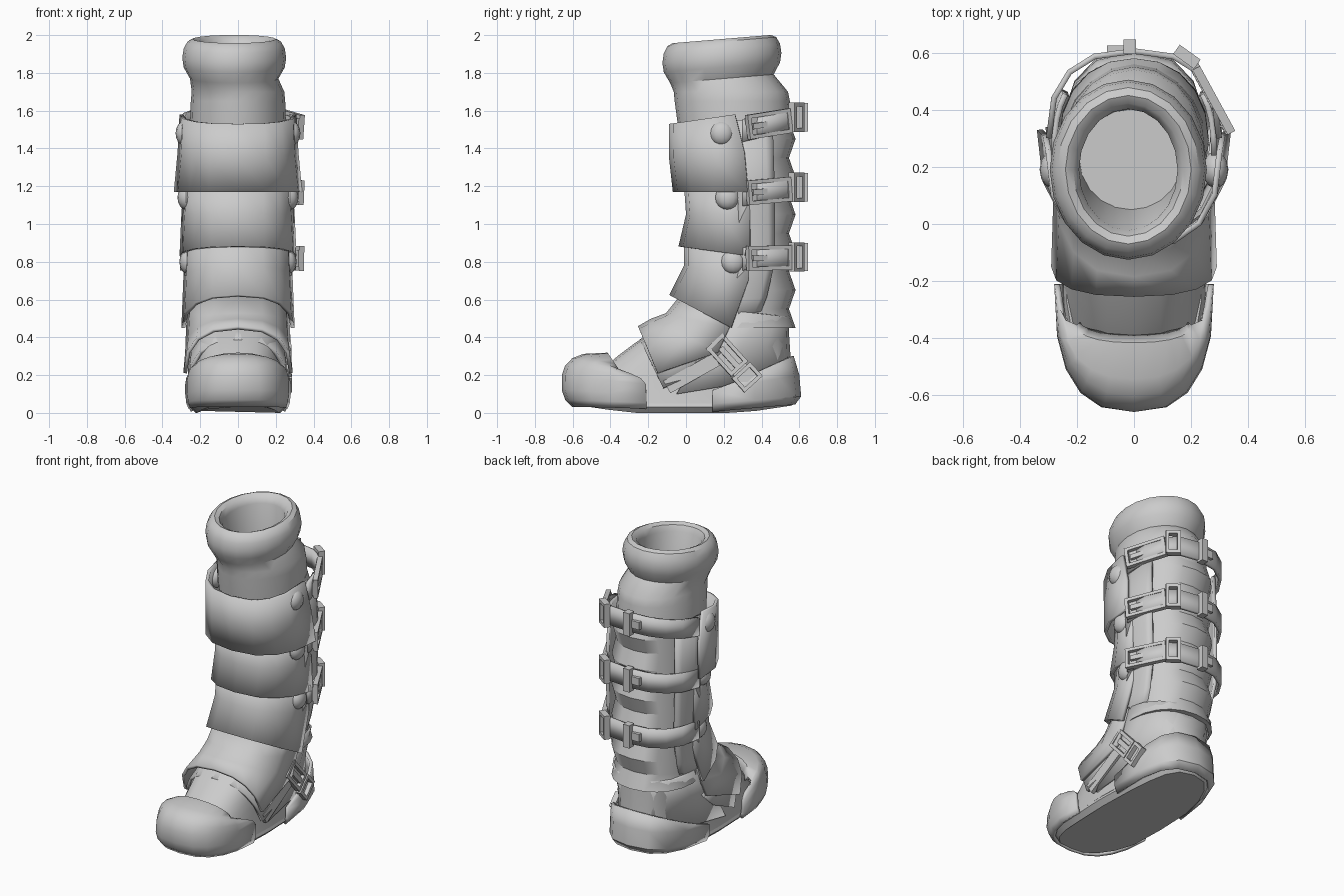
import bpy, bmesh, math
from math import sin, cos, pi, radians
from mathutils import Matrix, Vector

cube = bpy.data.objects.get("Cube")
if cube:
    bpy.data.objects.remove(cube, do_unlink=True)

GREY = (.6, .6, .6, 1)
leather = bpy.data.materials.new("grey leather")
leather.use_nodes = True
leather.diffuse_color = GREY
leather.node_tree.nodes["Principled BSDF"].inputs["Base Color"].default_value = GREY


def finish(name, bm, smooth=True, thickness=None):
    """Turn a bmesh into a named, shaded object."""
    bmesh.ops.recalc_face_normals(bm, faces=bm.faces)
    mesh = bpy.data.meshes.new(name)
    bm.to_mesh(mesh)
    bm.free()
    mesh.materials.append(leather)
    part = bpy.data.objects.new(name, mesh)
    bpy.context.collection.objects.link(part)
    if thickness:
        solid = part.modifiers.new("thickness", "SOLIDIFY")
        solid.thickness, solid.offset = thickness, 0
    if smooth:
        bpy.ops.object.select_all(action="DESELECT")
        part.select_set(True)
        bpy.context.view_layer.objects.active = part
        bpy.ops.object.shade_smooth_by_angle(angle=radians(35))


def boxy(value, power):
    """Power that keeps the sign, to square off a circle."""
    return math.copysign(abs(value) ** power, value)


def skin(bm, rows, closed):
    """Join neighbouring rows of points with quads."""
    rows = [[bm.verts.new(point) for point in row] for row in rows]
    count = len(rows[0])
    for low, high in zip(rows, rows[1:]):
        for i in range(count if closed else count - 1):
            j = (i + 1) % count
            bm.faces.new((low[i], low[j], high[j], high[i]))
    return rows


def ring(z, front, back, half, shift=0, power=1, lift=None, sides=20):
    """Horizontal oval between a front and a back y."""
    points = []
    for i in range(sides):
        angle = 2 * pi * i / sides
        y = (front + back) / 2 - boxy(cos(angle), power) * (back - front) / 2
        rise = lift(y) if lift else 0
        points.append((shift + half * boxy(sin(angle), power), y, z + rise))
    return points


def tube(name, rings):
    """Closed loft through rings, capped at both ends."""
    bm = bmesh.new()
    rows = skin(bm, rings, True)
    bm.faces.new(rows[0])
    bm.faces.new(rows[-1])
    finish(name, bm)


def arc(middle, edge, half, start=-1, end=1, power=.8, steps=8):
    """Half oval: middle and edge are (y, z), half is the half width."""
    points = []
    for i in range(steps + 1):
        angle = (start + (end - start) * i / steps) * pi / 2
        bow = boxy(max(cos(angle), 0), power)
        y, z = Vector(edge).lerp(Vector(middle), bow)
        points.append((half * boxy(sin(angle), power), y, z))
    return points


def shell(name, arcs):
    """Curved plate with thickness, through several arcs."""
    bm = bmesh.new()
    skin(bm, arcs, False)
    finish(name, bm, thickness=.02)


def bars(name, boxes, matrix):
    """Several boxes (centre, size) in one local frame."""
    bm = bmesh.new()
    for centre, size in boxes:
        place = matrix @ Matrix.Translation(centre) @ Matrix.Diagonal((*size, 1))
        bmesh.ops.create_cube(bm, size=1, matrix=place)
    finish(name, bm, smooth=False)


def loop(centre, length, height, bar=.02, depth=.03):
    """Four boxes forming a rectangle: x along the strap, y outward."""
    boxes = []
    for side in (-1, 1):
        boxes.append(((centre + side * (length - bar) / 2, 0, 0), (bar, depth, height)))
        boxes.append(((centre, 0, side * (height - bar) / 2), (length, depth, bar)))
    return boxes


def facing(location, along, outward):
    """Frame with x along the strap and y pointing outward."""
    x, y = Vector(along).normalized(), Vector(outward).normalized()
    y = (y - x * y.dot(x)).normalized()
    return Matrix.Translation(location) @ Matrix((x, y, x.cross(y))).transposed().to_4x4()


# Inner leg with soft folds down the calf
folds = []
for i in range(12):
    z = .45 + i / 10
    bulge = .035 if i % 2 == 0 else 0
    folds.append(ring(z, .02 - .06 * max(0, z - 1), .545 + bulge, .25 + bulge / 3, power=.93))
tube("leg_liner", folds)


# Neck, rolled cuff and the hollow opening, rising towards the back
def cuff_tilt(y):
    return (y - .2) / 12


def cuff_ring(z, half):
    return ring(z, .15 - half, .23 + half, half, shift=-.02, lift=cuff_tilt)


cuff = [ring(1.5, -.04, .56, .255), ring(1.65, -.06, .55, .25), ring(1.7, -.065, .54, .245),
        cuff_ring(1.77, .234)]
for i in range(7):
    turn = radians(-30 + 30 * i)
    cuff.append(cuff_ring(1.88 + .1 * sin(turn), .22 + .055 * cos(turn)))
cuff.append(ring(1.5, .06, .4, .18, shift=-.01))
tube("cuff", cuff)


# Sole that curls up at toe and heel
def rocker(y):
    return .15 * max(0, abs(y) - .3)


tube("sole", [ring(z, inset - .63, .59 - inset, .255 - inset, power=.75, lift=rocker)
              for z, inset in ((0, .03), (.03, 0), (.06, .01))])

# Soft upper sloping from the toes to the ankle
slope = [i / 7 for i in range(8)]
tube("foot_upper", [ring(.05 + .45 * f, .5 * f ** 1.5 - .57, .57 - .03 * f, .25 - .08 * f * (1 - f), power=.77)
                    for f in slope])

# Hard toe cap, domed over the front and cut back at the sides
dome = []
for degrees in range(-50, 110, 20):
    turn = radians(degrees)
    rise, reach = boxy(sin(turn), .8), boxy(cos(turn), .6)
    cut = max(0, rise)
    dome.append(arc(middle=(-.42 - .23 * reach, .16 + .15 * rise),
                    edge=(-.21 - .15 * cut ** 3, .13 + (.09 if cut else .13) * rise),
                    half=.2 + .07 * reach, power=.75 + .15 * cut, steps=10))
dome.append(arc(middle=(-.39, .26), edge=(-.35, .2), half=.19, power=.9, steps=10))
shell("toe_cap", dome)

# Heel cup and the ankle guard above it
shell("heel_cup", [
    arc(middle=(.57, .05), edge=(.14, .01), half=.24, power=.75),
    arc(middle=(.6, .09), edge=(.14, .05), half=.26, power=.75),
    arc(middle=(.59, .2), edge=(.14, .12), half=.26, power=.75),
    arc(middle=(.56, .3), edge=(.25, .16), half=.25, power=.75)])
shell("ankle_guard", [
    arc(middle=(.56, .2), edge=(-.05, .1), half=.245),
    arc(middle=(.53, .36), edge=(.08, .32), half=.25),
    arc(middle=(.54, .51), edge=(.26, .54), half=.258)])

# Overlapping shin plates, each flaring towards its lower edge
shell("upper_shin_plate", [
    arc(middle=(-.08, 1.53), edge=(.26, 1.58), half=.3),
    arc(middle=(-.08, 1.35), edge=(.31, 1.38), half=.31),
    arc(middle=(-.06, 1.17), edge=(.33, 1.17), half=.33)])
shell("middle_shin_plate", [
    arc(middle=(0, 1.2), edge=(.33, 1.2), half=.28),
    arc(middle=(.01, 1.05), edge=(.34, 1.05), half=.29),
    arc(middle=(-.03, .88), edge=(.34, .83), half=.3)])
shell("lower_shin_plate", [
    arc(middle=(0, .93), edge=(.34, .9), half=.27),
    arc(middle=(0, .78), edge=(.33, .7), half=.28),
    arc(middle=(-.08, .62), edge=(.24, .45), half=.29)])

# Instep plate and the lip below it
shell("instep_plate", [
    arc(middle=(-.02, .62), edge=(.27, .53), half=.26),
    arc(middle=(-.1, .52), edge=(.23, .45), half=.265),
    arc(middle=(-.18, .49), edge=(.17, .32), half=.27),
    arc(middle=(-.25, .45), edge=(-.15, .21), half=.28)])
shell("instep_lip", [
    arc(middle=(-.1, .47), edge=(.2, .33), half=.25),
    arc(middle=(-.18, .42), edge=(.08, .22), half=.255),
    arc(middle=(-.24, .38), edge=(-.12, .13), half=.26)])

# Side panels behind the plates, and the rivets that hold the plates
for side, sign in (("left", 1), ("right", -1)):
    strip = dict(start=sign * .62, end=sign, steps=4)
    shell(side + "_side_panel", [
        arc(middle=(.58, 1.55), edge=(.24, 1.55), half=.28, **strip),
        arc(middle=(.58, 1.2), edge=(.27, 1.2), half=.29, **strip),
        arc(middle=(.57, .8), edge=(.29, .8), half=.28, **strip),
        arc(middle=(.53, .62), edge=(.24, .6), half=.265, **strip),
        arc(middle=(.47, .5), edge=(.2, .45), half=.25, **strip)])
    for i in range(3):
        bm = bmesh.new()
        place = Matrix.Translation((sign * (.285 - i / 100), .19 + .03 * i, 1.48 - .34 * i))
        bmesh.ops.create_uvsphere(bm, u_segments=12, v_segments=8, radius=.065,
                                  matrix=place @ Matrix.Diagonal((.7, 1, 1, 1)))
        finish(f"{side}_rivet_{i + 1}", bm)

# Buckle shape: frame, end loop, prong and leather tongue
tongue = ((0, -.015, 0), (.26, .01, .09))
prong = ((-.03, 0, 0), (.14, .02, .03))

# Calf straps, each with a buckle and end loop on the left and a keeper at the back
for i in range(3):
    z, tilt = 1.53 - .355 * i, .035 - .015 * i
    shell(f"calf_strap_{i + 1}", [
        arc(middle=(.605, z + tilt + rim), edge=(.3, z - tilt + rim), half=.298) for rim in (-.06, .06)])
    bars(f"calf_buckle_{i + 1}", loop(0, .26, .13) + [prong, tongue],
         facing((.275, .44, z), along=(-.12, .22, tilt), outward=(.86, .5, 0)))
    bars(f"strap_loop_{i + 1}", loop(0, .09, .155, depth=.04),
         facing((.185, .585, z + tilt), along=(-.14, .1, 0), outward=(.58, .8, 0)))
    bars(f"strap_keeper_{i + 1}", [((0, 0, 0), (.045, .05, .15)), ((-.05, -.01, 0), (.06, .03, .05))],
         Matrix.Translation((-.015, .62, z + tilt)))

# Ankle strap and its buckle
bars("ankle_buckle", loop(-.05, .2, .12) + loop(.11, .1, .13, depth=.035) + [prong, tongue],
     facing((.265, .25, .27), along=(0, .2, -.22), outward=(1, 0, .1)))
bars("ankle_strap", [((0, 0, 0), (.3, .025, .075))],
     facing((.255, .03, .21), along=(0, .25, .14), outward=(1, 0, 0)))
